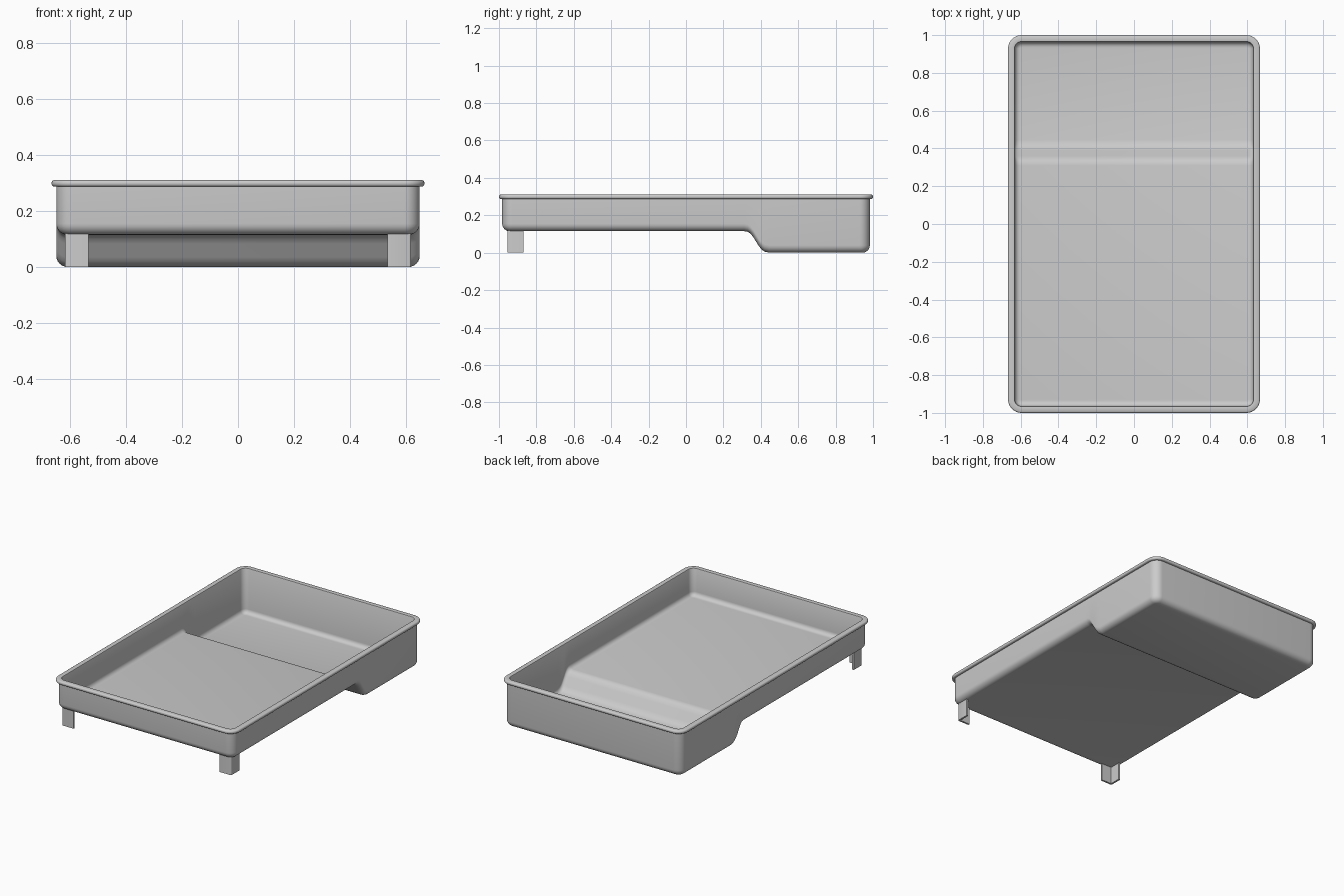
import bpy, bmesh, math

if "Cube" in bpy.data.objects:
    bpy.data.objects.remove(bpy.data.objects["Cube"])

HX, HY, RAD, T = 0.65, 0.983, 0.055, 0.013
TOP = 0.31
# side profile of the step between shallow ramp and deep well (y, z)
STEP = [(0.31, .115), (0.33, .112), (0.346, .101), (0.36, .083), (0.39, .035),
        (0.403, .018), (0.42, .006), (0.445, 0)]


def floor_z(y):
    if y <= STEP[0][0]:
        return STEP[0][1]
    for (a, za), (b, zb) in zip(STEP, STEP[1:]):
        if y <= b:
            return za + (zb - za) * (y - a) / (b - a)
    return 0.0


def half_outline(inset):
    """Right half of the rounded rectangle, front to back."""
    r, n = max(RAD - inset, 0.008), 8
    x, y = HX - inset, HY - inset
    arc = [(x - r + r * math.sin(i * math.pi / 2 / n),
            -y + r - r * math.cos(i * math.pi / 2 / n)) for i in range(n + 1)]
    return arc + [(x, p[0]) for p in STEP] + [(px, -py) for px, py in reversed(arc)]


def finish(bm, name, angle):
    bmesh.ops.recalc_face_normals(bm, faces=bm.faces)
    me = bpy.data.meshes.new(name)
    bm.to_mesh(me)
    bm.free()
    ob = bpy.data.objects.new(name, me)
    bpy.context.collection.objects.link(ob)
    bpy.ops.object.select_all(action='DESELECT')
    ob.select_set(True)
    bpy.context.view_layer.objects.active = ob
    bpy.ops.object.shade_smooth_by_angle(angle=math.radians(angle))
    return ob


# rings: (inset, height, follows_floor)
def fillet(base_inset, lift, r, n=6):
    out = []
    for i in range(n + 1):
        a = i * math.pi / 2 / n
        out.append((base_inset + r * (1 - math.sin(a)), lift + r * (1 - math.cos(a)), True))
    return out


rings = fillet(0, 0, 0.04)                                   # outer bottom edge
rings += [(0, 0.288, False)]                                 # outer wall
rings += [(-0.011, 0.288, False), (-0.015, 0.291, False), (-0.017, 0.296, False),
          (-0.017, 0.302, False), (-0.015, 0.307, False), (-0.010, TOP, False),
          (T, TOP, False), (T + 0.004, 0.309, False), (T + 0.006, 0.305, False)]  # rim
rings += list(reversed(fillet(T + 0.006, T, 0.028)))         # inner wall and edge

# tray shell
bm = bmesh.new()
loops = []
for inset, h, follow in rings:
    half = half_outline(inset)
    pts = half + [(-x, y) for x, y in reversed(half)]
    loops.append([bm.verts.new((x, y, h + (floor_z(y) if follow else 0))) for x, y in pts])
n = len(loops[0])
for a, b in zip(loops, loops[1:]):
    for i in range(n):
        j = (i + 1) % n
        bm.faces.new((a[i], a[j], b[j], b[i]))
for lp in (loops[0], loops[-1]):                             # floors, underside and inside
    for i in range(n // 2 - 1):
        bm.faces.new((lp[i], lp[i + 1], lp[n - 2 - i], lp[n - 1 - i]))
finish(bm, "tray", 40)

# angle-section front legs
X0, X1, Y0, Y1, W, C = 0.535, 0.619, -0.955, -0.87, 0.012, 0.006
section = [(X0, Y0), (X1 - C, Y0), (X1 - C * 0.3, Y0 + C * 0.3), (X1, Y0 + C),
           (X1, Y1), (X1 - W, Y1), (X1 - W, Y0 + W), (X0, Y0 + W)]
for side, label in ((1, "right"), (-1, "left")):
    bm = bmesh.new()
    f = bm.faces.new([bm.verts.new((side * x, y, 0)) for x, y in section])
    ext = bmesh.ops.extrude_face_region(bm, geom=[f])
    bmesh.ops.translate(bm, vec=(0, 0, 0.121),
                        verts=[v for v in ext["geom"] if isinstance(v, bmesh.types.BMVert)])
    if not any(g.is_valid and all(v.co.z == 0 for v in g.verts) for g in bm.faces):
        bm.faces.new([v for v in bm.verts if v.co.z == 0])
    finish(bm, "front_leg_" + label, 50)
